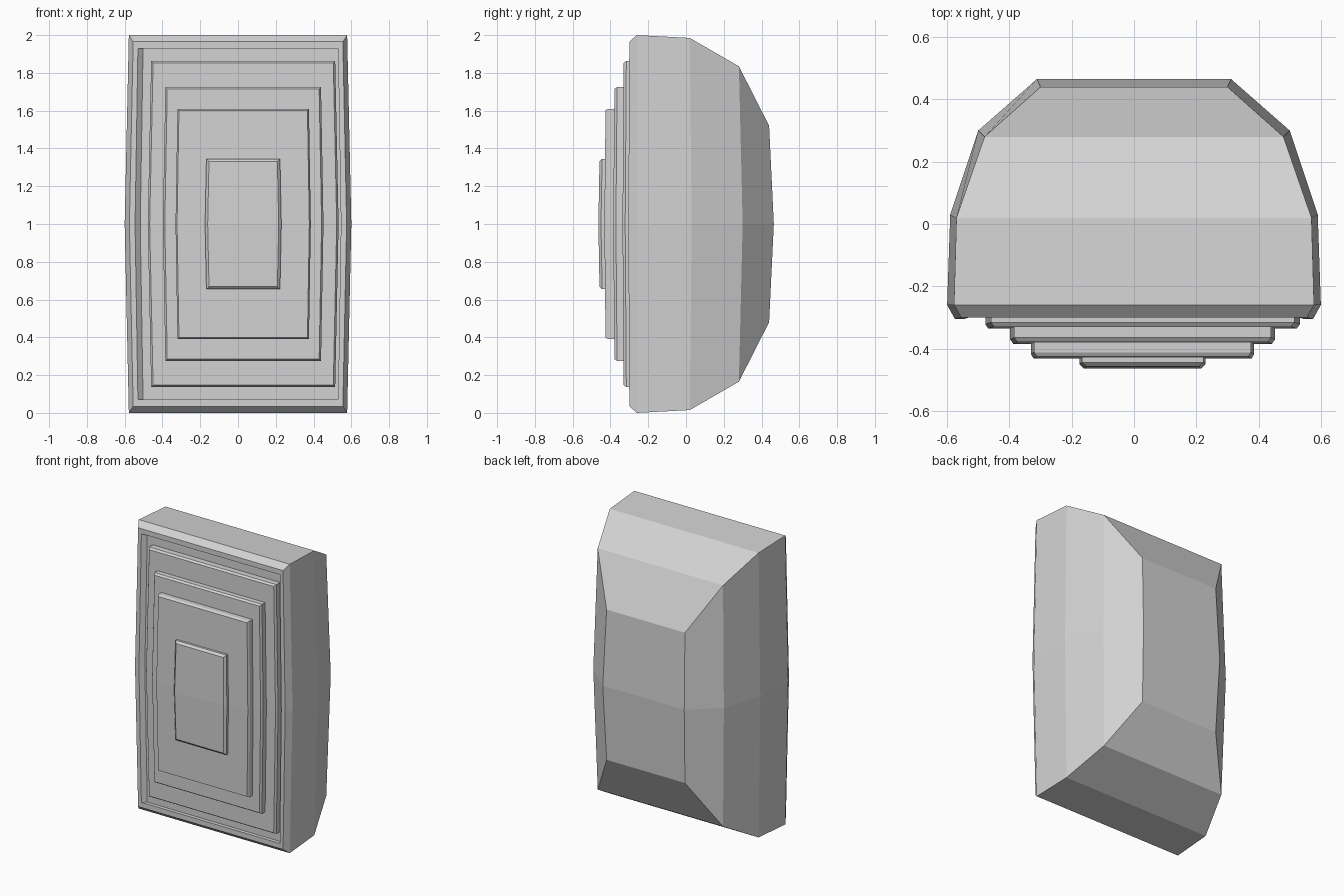
import bpy
import bmesh

cube = bpy.data.objects.get("Cube")
if cube:
    bpy.data.objects.remove(cube, do_unlink=True)

grey = bpy.data.materials.new("light_grey")
grey.use_nodes = True
grey.diffuse_color = (0.65, 0.65, 0.65, 1)
grey.node_tree.nodes["Principled BSDF"].inputs["Base Color"].default_value = grey.diffuse_color

MID = 1.0       # height of the widest level
SHIFT = 0.0275  # sideways offset of the front panels


def loft(name, rings):
    """Skin six-point rings: (y at ends, y at middle, half width at ends,
    half width at middle, half height, centre x)."""
    bm = bmesh.new()
    loops = []
    for y, ym, w, wm, h, cx in rings:
        points = [(cx - w, y, MID - h), (cx + w, y, MID - h), (cx + wm, ym, MID),
                  (cx + w, y, MID + h), (cx - w, y, MID + h), (cx - wm, ym, MID)]
        loops.append([bm.verts.new(p) for p in points])
    for a, b in zip(loops, loops[1:]):
        for i in range(6):
            j = (i + 1) % 6
            bm.faces.new((a[i], a[j], b[j], b[i]))
    # Each end is a lower and an upper face meeting at the middle
    for end in (loops[0], loops[-1]):
        bm.faces.new((end[0], end[1], end[2], end[5]))
        bm.faces.new((end[5], end[2], end[3], end[4]))
    bmesh.ops.recalc_face_normals(bm, faces=bm.faces)
    mesh = bpy.data.meshes.new(name)
    bm.to_mesh(mesh)
    bm.free()
    mesh.materials.append(grey)
    obj = bpy.data.objects.new(name, mesh)
    bpy.context.collection.objects.link(obj)
    return obj


# Body: recess floor, recess rim, front rim, then the faceted shell to the back
loft("body", [
    (-0.275, -0.28, 0.53, 0.545, 0.93, SHIFT),
    (-0.30, -0.305, 0.53, 0.545, 0.93, 0),
    (-0.30, -0.305, 0.555, 0.575, 0.965, 0),
    (-0.26, -0.26, 0.578, 0.60, 1.0, 0),
    (0.02, 0.03, 0.57, 0.59, 0.985, 0),
    (0.28, 0.30, 0.48, 0.50, 0.835, 0),
    (0.44, 0.465, 0.30, 0.312, 0.52, 0),
])

# Stepped front panels, each with a chamfered front edge:
# front y, back y, half width at ends, half width at middle, half height, chamfer
panels = {
    "large_panel": (-0.33, -0.27, 0.487, 0.505, 0.863, 0.010),
    "medium_panel": (-0.379, -0.32, 0.412, 0.425, 0.725, 0.010),
    "small_panel": (-0.426, -0.37, 0.348, 0.358, 0.61, 0.008),
    "centre_panel": (-0.458, -0.41, 0.195, 0.202, 0.345, 0.014),
}
for name, (front, back, w, wm, h, c) in panels.items():
    bulge = 0.006
    loft(name, [
        (front, front - bulge, w - c, wm - c, h - c, SHIFT),
        (front + 0.014, front + 0.014 - bulge, w, wm, h, SHIFT),
        (back, back, w, wm, h, SHIFT),
    ])
